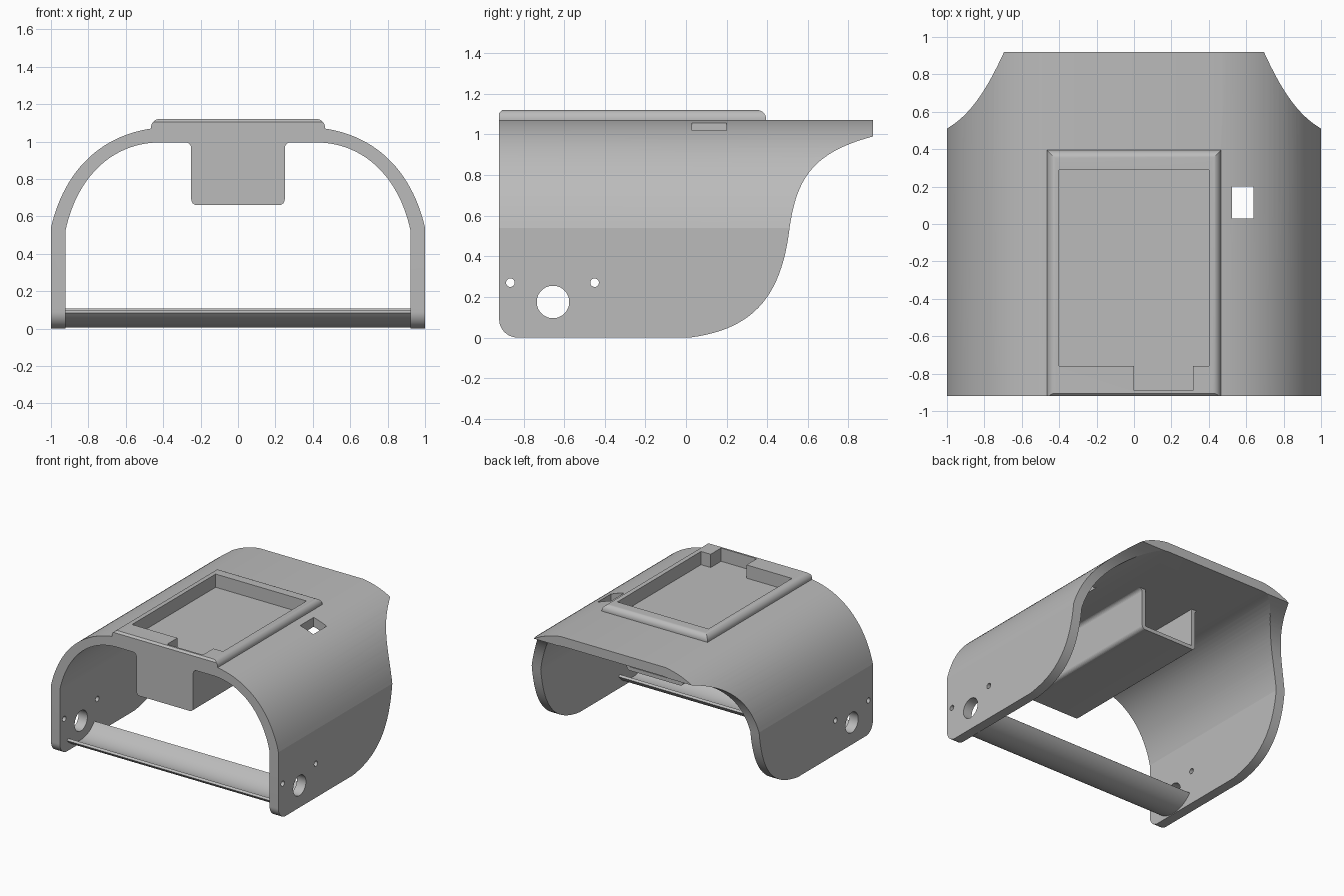
import bpy, bmesh, math
from mathutils import Vector
from mathutils.geometry import interpolate_bezier

if "Cube" in bpy.data.objects:
    bpy.data.objects.remove(bpy.data.objects["Cube"], do_unlink=True)

grey = bpy.data.materials.new("plain grey")
grey.use_nodes = True
grey.diffuse_color = (0.5, 0.5, 0.5, 1)
grey.node_tree.nodes["Principled BSDF"].inputs["Base Color"].default_value = (0.5, 0.5, 0.5, 1)


def curve(a, b, c, d, n=24):
    pts = interpolate_bezier(*[Vector((p[0], p[1], 0)) for p in (a, b, c, d)], n)
    return [(p.x, p.y) for p in pts]


def arc(cx, cy, r, start, end, n=10):
    angles = [math.radians(start + (end - start) * i / n) for i in range(n + 1)]
    return [(cx + r * math.cos(t), cy + r * math.sin(t)) for t in angles]


def mirrored(half):
    return half + [(-x, z) for x, z in reversed(half)]


def prism(name, pts, axis, lo, hi):
    """Extrude a 2D outline along one axis."""
    place = {"x": lambda a, b, v: (v, a, b),
             "y": lambda a, b, v: (a, v, b),
             "z": lambda a, b, v: (a, b, v)}[axis]
    bm = bmesh.new()
    ends = [[bm.verts.new(place(a, b, v)) for a, b in pts] for v in (lo, hi)]
    n = len(pts)
    for ring in ends:
        bm.faces.new(ring)
    for i in range(n):
        j = (i + 1) % n
        bm.faces.new((ends[0][i], ends[0][j], ends[1][j], ends[1][i]))
    bmesh.ops.recalc_face_normals(bm, faces=bm.faces)
    return finish(name, bm)


def finish(name, bm):
    mesh = bpy.data.meshes.new(name)
    bm.to_mesh(mesh)
    bm.free()
    mesh.materials.append(grey)
    obj = bpy.data.objects.new(name, mesh)
    bpy.context.collection.objects.link(obj)
    return obj


def activate(obj):
    bpy.ops.object.select_all(action="DESELECT")
    obj.select_set(True)
    bpy.context.view_layer.objects.active = obj


def combine(target, other, operation):
    """Apply a boolean and remove the helper."""
    mod = target.modifiers.new("boolean", "BOOLEAN")
    mod.operation, mod.object, mod.solver = operation, other, "EXACT"
    activate(target)
    bpy.ops.object.modifier_apply(modifier=mod.name)
    bpy.data.objects.remove(other, do_unlink=True)


def rect(x0, x1, y0, y1):
    return [(x0, y0), (x1, y0), (x1, y1), (x0, y1)]


# Arched shell
outer = [(1, -0.1)] + curve((1, 0.54), (0.93, 0.84), (0.74, 1.03), (0.46, 1.07))
inner = [(0.922, -0.1)] + curve((0.922, 0.525), (0.87, 0.77), (0.71, 0.98), (0.44, 0.995))
shell = prism("arched_shell", mirrored(outer) + mirrored(inner)[::-1], "y", -1, 1)

# Raised rim with rounded sides and back
rim = prism("rim", rect(-0.465, 0.465, -1, 0.395), "z", 1.02, 1.12)
bm = bmesh.new()
bm.from_mesh(rim.data)
edges = [e for e in bm.edges
         if all(v.co.z > 1.1 for v in e.verts) and any(v.co.y > 0 for v in e.verts)]
bmesh.ops.bevel(bm, geom=edges, offset=0.045, segments=8, profile=0.5, affect="EDGES")
bm.to_mesh(rim.data)
bm.free()
combine(shell, rim, "UNION")

# Hanging channel with filleted corners
half = [(0.28, 1.03)] + arc(0.28, 0.965, 0.03, 90, 180, 6) + arc(0.22, 0.69, 0.03, 0, -90, 6)
channel = prism("channel", mirrored(half), "y", -1, 0.39)
combine(shell, channel, "UNION")

# Side outline trims everything
side = ([(0.92, 1.2), (0.92, 0.99)]
        + curve((0.92, 0.99), (0.62, 0.91), (0.545, 0.78), (0.51, 0.54))[1:]
        + curve((0.51, 0.54), (0.47, 0.20), (0.33, 0.04), (0.02, 0))[1:]
        + arc(-0.83, 0.09, 0.09, 270, 180, 12)
        + [(-0.92, 1.105), (-0.905, 1.12), (-0.9, 1.2)])
combine(shell, prism("outline", side, "x", -1.2, 1.2), "INTERSECT")

# Recess with cable notch, channel hollow and square window
recess = [(-0.4, 0.29), (-0.4, -0.76), (0, -0.76), (0, -0.89),
          (0.315, -0.89), (0.315, -0.76), (0.4, -0.76), (0.4, 0.29)]
combine(shell, prism("recess", recess, "z", 1.015, 1.3), "DIFFERENCE")
combine(shell, prism("hollow", rect(-0.22, 0.22, 0.69, 0.995), "y", -0.89, 0.6), "DIFFERENCE")
combine(shell, prism("window", rect(0.525, 0.64, 0.03, 0.2), "z", 0.8, 1.3), "DIFFERENCE")

# Round holes through both legs
for y, z, r in ((-0.655, 0.175, 0.08), (-0.865, 0.27, 0.021), (-0.45, 0.27, 0.021)):
    hole = prism("hole", arc(y, z, r, 0, 360, 48)[:-1], "x", -1.2, 1.2)
    combine(shell, hole, "DIFFERENCE")

# Curved trough bar between the legs
trough = arc(-0.655, 0.24, 0.235, 222, 322, 20) + arc(-0.655, 0.24, 0.215, 322, 222, 20)
bar = prism("trough_bar", trough, "x", -0.94, 0.94)

for obj in (shell, bar):
    activate(obj)
    bpy.ops.object.shade_smooth_by_angle(angle=math.radians(12))
